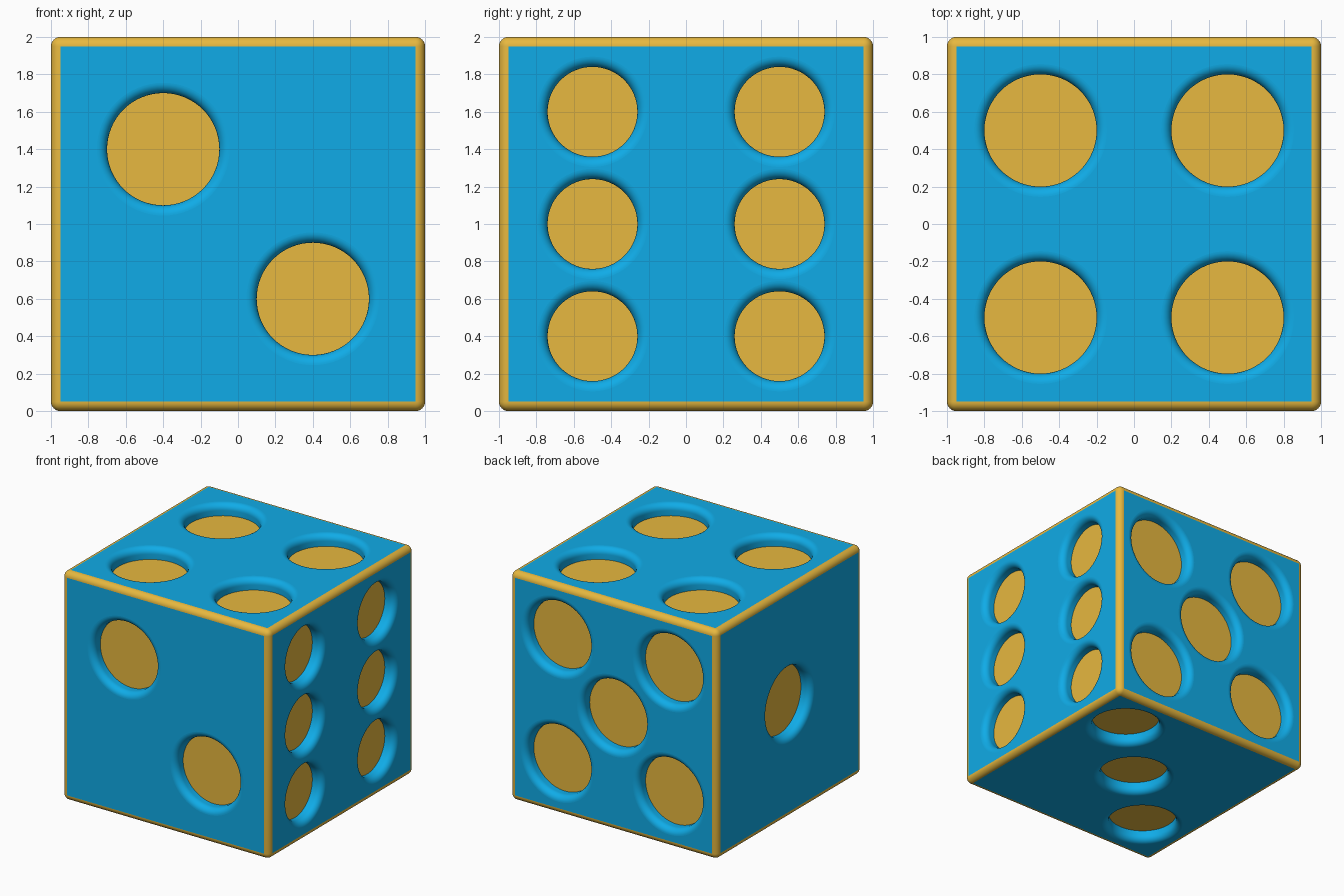
import bpy, bmesh
from math import sin, cos, pi
from mathutils import Vector

if "Cube" in bpy.data.objects:
    bpy.data.objects.remove(bpy.data.objects["Cube"])

EDGE = 0.05      # rounded edge radius
DEPTH = 0.10     # pip depth
LIP = 0.055      # rounded pip rim radius
SEG = 64
X, Y, Z = Vector((1, 0, 0)), Vector((0, 1, 0)), Vector((0, 0, 1))
CENTRE = Vector((0, 0, 1))


def material(name, rgb):
    m = bpy.data.materials.new(name)
    m.diffuse_color = (*rgb, 1)
    m.use_nodes = True
    m.node_tree.nodes["Principled BSDF"].inputs["Base Color"].default_value = m.diffuse_color
    return m


def finish(bm, name, mat):
    me = bpy.data.meshes.new(name)
    bm.to_mesh(me)
    bm.free()
    me.materials.append(mat)
    ob = bpy.data.objects.new(name, me)
    bpy.context.collection.objects.link(ob)
    return ob


blue = material("blue", (0.005, 0.41, 0.80))
yellow = material("yellow", (0.80, 0.48, 0.05))

# Pip layouts: (u axis, v axis, pip radius, pip centres)
k, d = 0.54, 0.57
faces = [
    (X, Z, 0.30, [(-0.4, 0.4), (0.4, -0.4)]),                               # front: two
    (Y, Z, 0.24, [(u, v) for u in (-0.5, 0.5) for v in (-0.6, 0, 0.6)]),    # right: six
    (-X, Z, 0.30, [(0, 0)] + [(u, v) for u in (-k, k) for v in (-k, k)]),   # back: five
    (-Y, Z, 0.30, [(0, 0)]),                                                # left: one
    (X, Y, 0.30, [(u, v) for u in (-0.5, 0.5) for v in (-0.5, 0.5)]),       # top: four
    (X, -Y, 0.28, [(-d, d), (0, 0), (d, -d)]),                              # bottom: three
]

# Rim profile (extra radius, height) from the flat face down to the pip floor
profile = [(LIP * (1 - sin(i / 10 * pi / 2)), LIP * (cos(i / 10 * pi / 2) - 1))
           for i in range(11)] + [(0, -DEPTH)]

shell, floors = bmesh.new(), bmesh.new()


def ring(bm, pt, cu, cv, r, h):
    return [bm.verts.new(pt(cu + r * cos(2 * pi * i / SEG), cv + r * sin(2 * pi * i / SEG), h))
            for i in range(SEG)]


def loop_edges(bm, verts):
    return [bm.edges.new((verts[i - 1], verts[i])) for i in range(len(verts))]


for u, v, radius, pips in faces:
    n = u.cross(v)

    def pt(a, b, h, u=u, v=v, n=n):
        return CENTRE + u * a + v * b + n * (1 + h)

    s = 1 - EDGE
    border = [shell.verts.new(pt(a, b, 0)) for a, b in ((-s, -s), (s, -s), (s, s), (-s, s))]
    edges = loop_edges(shell, border)
    wells = []
    for cu, cv in pips:
        rings = [ring(shell, pt, cu, cv, radius + dr, h) for dr, h in profile]
        edges += loop_edges(shell, rings[0])
        wells.append(rings)
        floors.faces.new(ring(floors, pt, cu, cv, radius, -DEPTH))
    # flat face with round holes
    filled = bmesh.ops.triangle_fill(shell, edges=edges, use_beauty=True, normal=n)
    for f in filled["geom"]:
        if isinstance(f, bmesh.types.BMFace):
            f.normal_update()
            if f.normal.dot(n) < 0:
                f.normal_flip()
    # rounded lip and wall of each pip
    for rings in wells:
        for a, b in zip(rings, rings[1:]):
            for i in range(SEG):
                f = shell.faces.new((a[i - 1], b[i - 1], b[i], a[i]))
                f.normal_update()
                mid = sum((q[j].co for q in (b,) for j in range(SEG)), Vector()) / SEG
                inward = mid + n * LIP * 2 - f.calc_center_median()
                if f.normal.dot(inward) < 0:
                    f.normal_flip()
                f.smooth = True

finish(shell, "die_faces", blue)
finish(floors, "pip_floors", yellow)

# Rounded edge trim: bevelled cube without its flat sides
trim = bmesh.new()
bmesh.ops.create_cube(trim, size=2)
bmesh.ops.translate(trim, verts=trim.verts, vec=CENTRE)
bmesh.ops.bevel(trim, geom=trim.edges[:], offset=EDGE, segments=8, profile=0.5,
                affect='EDGES', clamp_overlap=True)
bmesh.ops.delete(trim, geom=[f for f in trim.faces if f.calc_area() > 1], context='FACES')
for f in trim.faces:
    f.smooth = True
finish(trim, "edge_trim", yellow)
